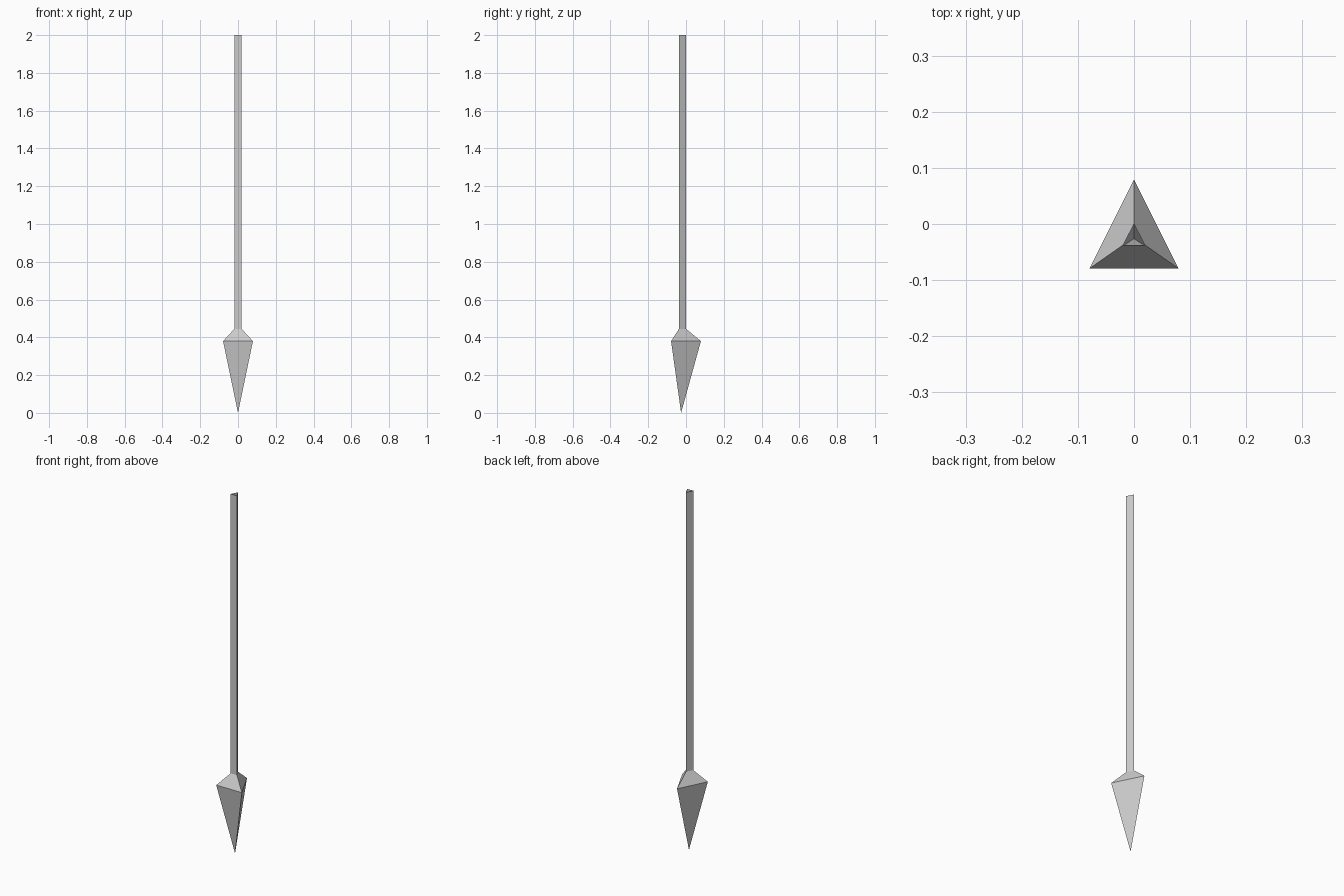
import bpy, bmesh

if "Cube" in bpy.data.objects:
    bpy.data.objects.remove(bpy.data.objects["Cube"])


def ring(bm, half_width, y_back, y_front, z):
    """Triangular cross-section: one corner at the back, flat side in front."""
    return [bm.verts.new(p) for p in ((0, y_back, z),
                                      (-half_width, y_front, z),
                                      (half_width, y_front, z))]


def bridge(bm, low, high):
    for i in range(3):
        j = (i + 1) % 3
        bm.faces.new((low[i], low[j], high[j], high[i]))


bm = bmesh.new()

# Cross-sections: widest part of the head, neck, open shaft end
rings = [ring(bm, *s) for s in ((0.079, 0.079, -0.079, 0.38),
                                (0.019, 0.0, -0.037, 0.445),
                                (0.019, 0.0, -0.037, 2.0))]

# Collar and shaft
for low, high in zip(rings, rings[1:]):
    bridge(bm, low, high)

# Pointed head
tip = bm.verts.new((0, -0.026, 0))
for i in range(3):
    bm.faces.new((tip, rings[0][(i + 1) % 3], rings[0][i]))

# Faces are wound counter-clockwise from above, so normals point outward
mesh = bpy.data.meshes.new("arrow")
bm.to_mesh(mesh)
bm.free()
bpy.context.collection.objects.link(bpy.data.objects.new("arrow", mesh))
